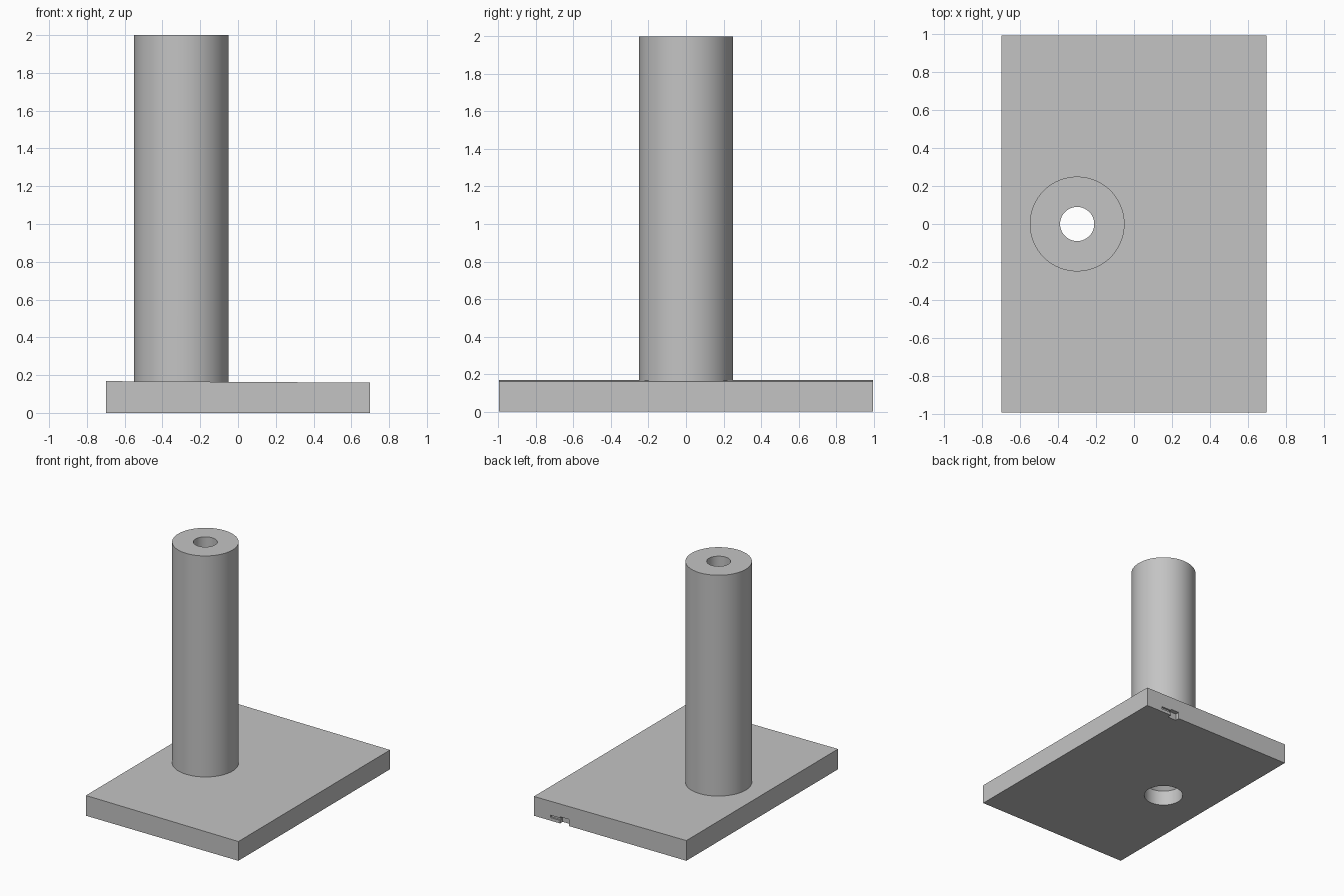
import bpy, bmesh, math

if "Cube" in bpy.data.objects:
    bpy.data.objects.remove(bpy.data.objects["Cube"], do_unlink=True)

GREY = (0.55, 0.55, 0.55, 1)
grey = bpy.data.materials.new("light grey")
grey.use_nodes = True
grey.diffuse_color = GREY
grey.node_tree.nodes["Principled BSDF"].inputs["Base Color"].default_value = GREY

COLUMN_X = -0.3


def finish(name, bm):
    bmesh.ops.recalc_face_normals(bm, faces=bm.faces)
    mesh = bpy.data.meshes.new(name)
    bm.to_mesh(mesh)
    bm.free()
    mesh.materials.append(grey)
    obj = bpy.data.objects.new(name, mesh)
    bpy.context.collection.objects.link(obj)
    return obj


def box(name, low, high):
    bm = bmesh.new()
    bmesh.ops.create_cube(bm, size=1)
    for v in bm.verts:
        v.co = [(a + b) / 2 + c * (b - a) for a, b, c in zip(low, high, v.co)]
    return finish(name, bm)


def turned(name, profile, steps=96):
    """Solid of revolution about the column axis from (radius, z) points."""
    bm = bmesh.new()
    rings = []
    for r, z in profile:
        rings.append([bm.verts.new((COLUMN_X + r * math.cos(i * math.tau / steps),
                                    r * math.sin(i * math.tau / steps), z))
                      for i in range(steps)])
    for a, b in zip(rings, rings[1:]):
        for i in range(steps):
            j = (i + 1) % steps
            bm.faces.new((a[i], a[j], b[j], b[i]))
    bm.faces.new(rings[0])
    bm.faces.new(rings[-1])
    return finish(name, bm)


def combine(target, tool, operation):
    mod = target.modifiers.new(operation, "BOOLEAN")
    mod.operation, mod.object, mod.solver = operation, tool, "EXACT"
    bpy.context.view_layer.objects.active = target
    bpy.ops.object.modifier_apply(modifier=mod.name)
    bpy.data.objects.remove(tool, do_unlink=True)


# Base plate, very slightly thicker on the column side
stand = box("base_plate_and_column", (-0.7, -0.995, 0), (0.7, 0.995, 0.16))
for v in stand.data.vertices:
    if v.co.z > 0.1 and v.co.x < 0:
        v.co.z += 0.008

# Column standing on the plate
combine(stand, turned("column", [(0.25, 0.05), (0.25, 2)]), "UNION")

# Through bore with a wide countersunk recess underneath
combine(stand, turned("bore", [(0.15, -0.1), (0.15, 0.125), (0.09, 0.185), (0.09, 2.1)]), "DIFFERENCE")

# Small stepped notch in the lower back edge
combine(stand, box("notch", (0.38, 0.96, -0.1), (0.46, 1.1, 0.055)), "DIFFERENCE")
combine(stand, box("groove", (0.45, 0.98, 0.025), (0.55, 1.1, 0.045)), "DIFFERENCE")

# Smooth round walls, crisp edges
bpy.ops.object.select_all(action="DESELECT")
stand.select_set(True)
bpy.context.view_layer.objects.active = stand
bpy.ops.object.shade_smooth_by_angle(angle=math.radians(30))
